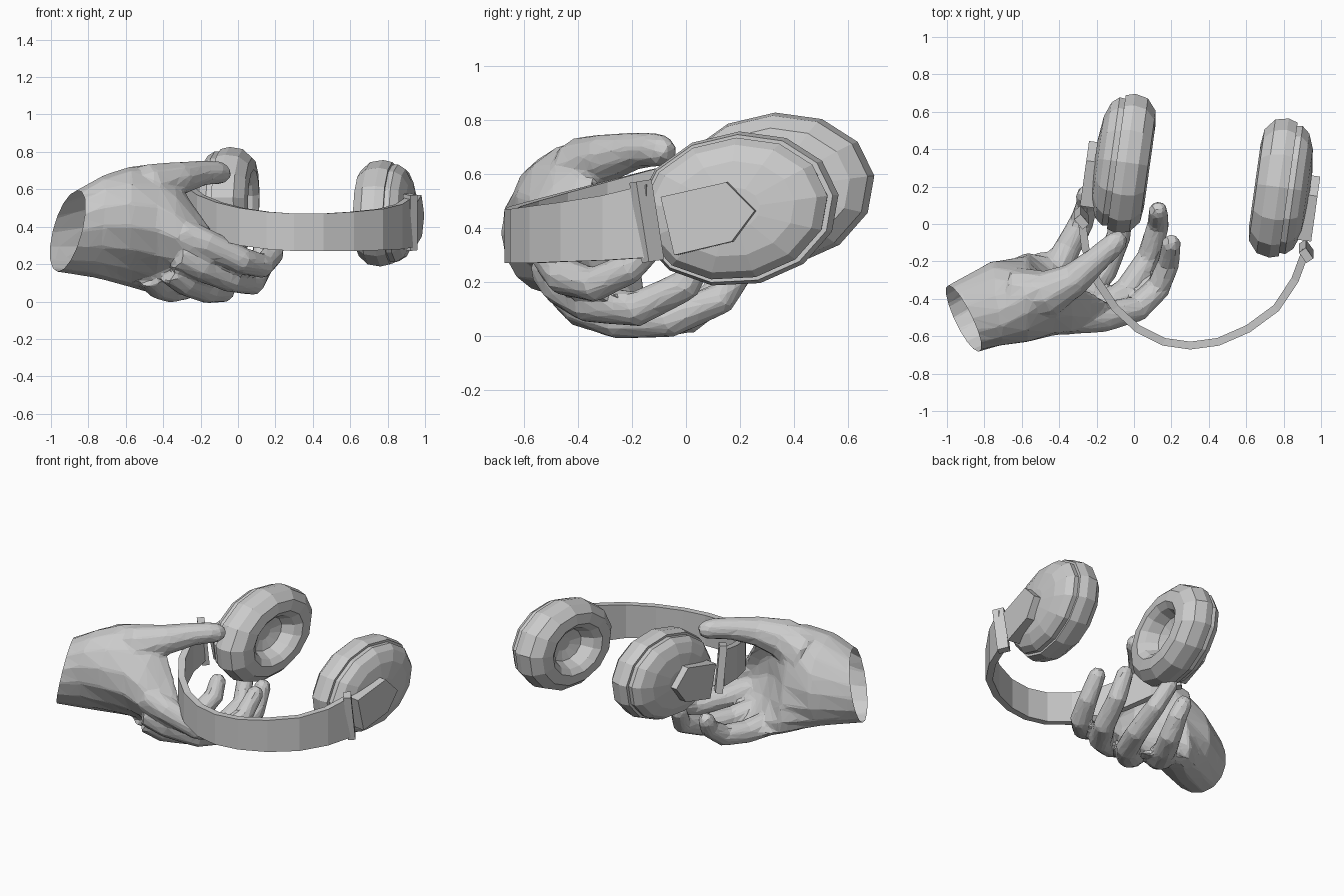
import bpy, bmesh, math
from mathutils import Vector, Matrix

cube = bpy.data.objects.get("Cube")
if cube:
    bpy.data.objects.remove(cube, do_unlink=True)

GREY = (0.6, 0.6, 0.6, 1)
mat = bpy.data.materials.new("plain grey")
mat.use_nodes = True
mat.diffuse_color = GREY
mat.node_tree.nodes["Principled BSDF"].inputs["Base Color"].default_value = GREY


def add_object(name, bm):
    bmesh.ops.recalc_face_normals(bm, faces=bm.faces[:])
    mesh = bpy.data.meshes.new(name)
    bm.to_mesh(mesh)
    bm.free()
    mesh.materials.append(mat)
    obj = bpy.data.objects.new(name, mesh)
    bpy.context.collection.objects.link(obj)
    return obj


def loft(bm, rings):
    """Skin a row of closed rings and cap both ends."""
    rows = [[bm.verts.new(p) for p in ring] for ring in rings]
    n = len(rows[0])
    for a, b in zip(rows, rows[1:]):
        for i in range(n):
            j = (i + 1) % n
            bm.faces.new((a[i], a[j], b[j], b[i]))
    bm.faces.new(rows[0][::-1])
    bm.faces.new(rows[-1])


def circle(n):
    return [(math.cos(t * math.tau / n), math.sin(t * math.tau / n)) for t in range(n)]


def tube(bm, points, radii):
    """Rounded digit along a path."""
    pts = [Vector(p) for p in points]
    tip = (pts[-1] - pts[-2]).normalized()
    pts.append(pts[-1] + tip * radii[-1] * 0.7)
    radii = list(radii) + [radii[-1] * 0.55]
    rings = []
    for i, p in enumerate(pts):
        d = (pts[min(i + 1, len(pts) - 1)] - pts[max(i - 1, 0)]).normalized()
        u = d.cross(Vector((0.3, -0.5, 1))).normalized()
        v = d.cross(u)
        rings.append([p + (u * c + v * s) * radii[i] for c, s in circle(10)])
    loft(bm, rings)


# Hand: cupped palm sections, then digits, fused into one faceted skin
hand = bmesh.new()
# x, y, z of centre, half thickness, half height, cupping, slant, lean of the heel
palm = [(-1.02, -0.56, 0.37, 0.18, 0.20, 0, 0.06, 0),
        (-0.92, -0.505, 0.375, 0.19, 0.215, 0, 0.05, 0),
        (-0.74, -0.425, 0.40, 0.225, 0.275, 0, 0.02, 0.04),
        (-0.57, -0.415, 0.40, 0.215, 0.325, 0.11, 0, 0.08),
        (-0.43, -0.455, 0.38, 0.14, 0.35, 0.23, 0, 0.08),
        (-0.33, -0.49, 0.34, 0.10, 0.31, 0.24, 0, 0.07),
        (-0.24, -0.495, 0.29, 0.08, 0.23, 0.19, 0, 0.06),
        (-0.14, -0.48, 0.23, 0.06, 0.15, 0.10, 0, 0.05)]
loft(hand, [[(x + slant * (s - c), y + a * c + cup * s * s - lean * s, z + b * s)
             for c, s in circle(16)]
            for x, y, z, a, b, cup, slant, lean in palm])

digits = {
    "index": [(-0.30, -0.51, 0.37), (-0.17, -0.50, 0.31), (0.02, -0.45, 0.22),
              (0.13, -0.34, 0.19), (0.185, -0.21, 0.25), (0.20, -0.10, 0.37)],
    "middle": [(-0.32, -0.50, 0.25), (-0.20, -0.46, 0.19), (-0.04, -0.36, 0.12),
               (0.08, -0.18, 0.10), (0.13, 0.00, 0.19), (0.13, 0.075, 0.33)],
    "ring": [(-0.36, -0.44, 0.17), (-0.28, -0.38, 0.11), (-0.16, -0.25, 0.06),
             (-0.08, -0.06, 0.06), (-0.06, 0.13, 0.14), (-0.10, 0.22, 0.27)],
    "little": [(-0.47, -0.34, 0.15), (-0.42, -0.25, 0.09), (-0.35, -0.12, 0.065),
               (-0.28, 0.01, 0.075), (-0.25, 0.11, 0.15), (-0.26, 0.16, 0.23)],
}
for path in digits.values():
    tube(hand, path, (0.08, 0.08, 0.072, 0.067, 0.06, 0.052))
thumb = [(-0.62, -0.38, 0.55), (-0.45, -0.37, 0.62), (-0.31, -0.29, 0.66),
         (-0.20, -0.19, 0.685), (-0.12, -0.12, 0.69), (-0.085, -0.085, 0.685)]
tube(hand, thumb, (0.15, 0.125, 0.09, 0.07, 0.064, 0.058))

hand_obj = add_object("hand", hand)
remesh = hand_obj.modifiers.new("fuse", "REMESH")
remesh.mode = "VOXEL"
remesh.voxel_size = 0.014
smooth = hand_obj.modifiers.new("soften", "SMOOTH")
smooth.iterations = 4
facet = hand_obj.modifiers.new("facet", "DECIMATE")
facet.ratio = 0.06
graph = bpy.context.evaluated_depsgraph_get()
skin = bpy.data.meshes.new_from_object(hand_obj.evaluated_get(graph))
hand_obj.modifiers.clear()

# Open the wrist with a slanted cut
bm = bmesh.new()
bm.from_mesh(skin)
bmesh.ops.bisect_plane(bm, geom=bm.verts[:] + bm.edges[:] + bm.faces[:],
                       plane_co=(-0.915, -0.5, 0.375), plane_no=(-0.155, -0.069, 0.036),
                       clear_outer=True)
bm.to_mesh(skin)
bm.free()
skin.materials.clear()
skin.materials.append(mat)
for poly in skin.polygons:
    poly.use_smooth = False
    poly.material_index = 0
hand_obj.data = skin

# Ear cups: oval rings from the cushion hollow out to the shell
cup_profile = [(-0.02, 0.15), (-0.04, 0.36), (-0.11, 0.46), (-0.14, 0.58), (-0.13, 0.80),
               (-0.08, 0.96), (-0.01, 1.0), (0.04, 0.96), (0.04, 0.91), (0.07, 0.92),
               (0.11, 0.83), (0.14, 0.62), (0.155, 0.28)]
arrow = [(-0.25, 0.08), (-0.23, -0.14), (-0.01, -0.12), (0.09, -0.02), (0.0, 0.10)]
for side, sign, centre in (("left", 1, (0.785, 0.19, 0.47)), ("right", -1, (-0.055, 0.325, 0.54))):
    place = (Matrix.Translation(centre) @ Matrix.Rotation(math.radians(-8), 4, "Z")
             @ Matrix.Rotation(math.radians(8), 4, "X"))
    cup = bmesh.new()
    loft(cup, [[(sign * a, 0.38 * r * c, 0.285 * r * s) for c, s in circle(13)]
               for a, r in cup_profile])
    bmesh.ops.transform(cup, matrix=place, verts=cup.verts[:])
    add_object(side + "_ear_cup", cup)
    plate = bmesh.new()
    loft(plate, [[(sign * a, y, z) for y, z in arrow] for a in (0.09, 0.20)])
    bmesh.ops.transform(plate, matrix=place, verts=plate.verts[:])
    add_object(side + "_cup_plate", plate)

# Headband: x, y, mid height, half width
path = [(0.92, -0.14, 0.425, 0.135), (0.86, -0.30, 0.40, 0.12), (0.76, -0.45, 0.385, 0.11),
        (0.61, -0.56, 0.375, 0.105), (0.45, -0.63, 0.37, 0.10), (0.30, -0.65, 0.37, 0.10),
        (0.16, -0.63, 0.38, 0.10), (0.02, -0.56, 0.40, 0.10), (-0.10, -0.45, 0.43, 0.10),
        (-0.20, -0.30, 0.47, 0.10), (-0.26, -0.13, 0.505, 0.11), (-0.28, 0.03, 0.53, 0.12)]
band = bmesh.new()
rings = []
for i, (x, y, z, h) in enumerate(path):
    a, b = path[max(i - 1, 0)], path[min(i + 1, len(path) - 1)]
    n = Vector((a[1] - b[1], b[0] - a[0], 0)).normalized() * 0.021
    mid = Vector((x, y, z))
    up = Vector((0, 0, h))
    rings.append([mid + n + up, mid - n + up, mid - n - up, mid + n - up])
loft(band, rings)
add_object("headband", band)

# Hinge bars at the ends of the band
for side, pos, yaw in (("left", (0.92, -0.145, 0.425), 35), ("right", (-0.28, 0.035, 0.53), 40)):
    hinge = bmesh.new()
    bmesh.ops.create_cube(hinge, size=1, matrix=Matrix.Translation(pos)
                          @ Matrix.Rotation(math.radians(9), 4, "X")
                          @ Matrix.Rotation(math.radians(yaw), 4, "Z")
                          @ Matrix.Diagonal((0.045, 0.07, 0.30, 1)))
    add_object(side + "_hinge", hinge)
